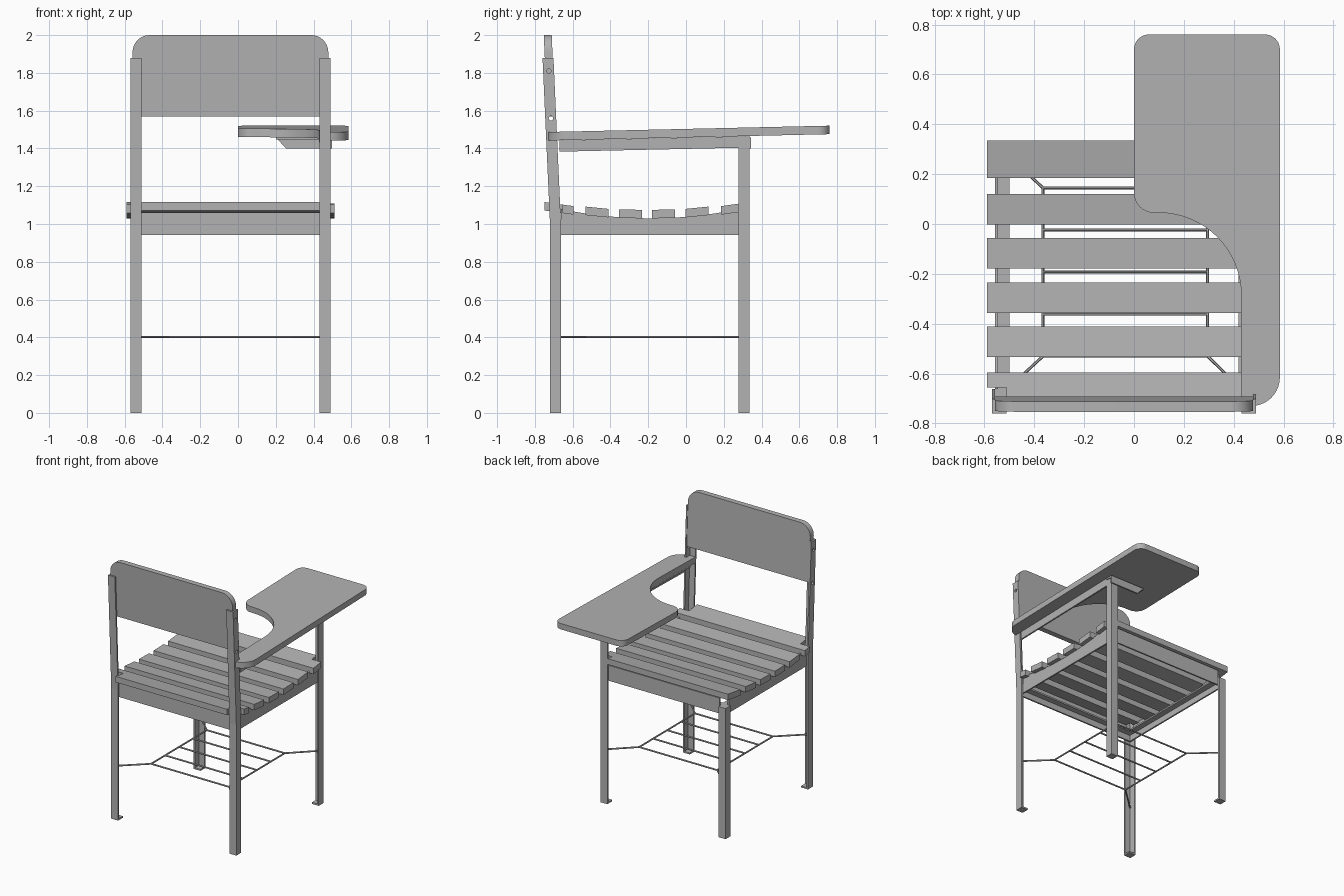
import bpy
import bmesh
from math import cos, sin, radians
from mathutils import Vector as V

cube = bpy.data.objects.get("Cube")
if cube:
    bpy.data.objects.remove(cube, do_unlink=True)

grey = bpy.data.materials.new("plain grey")
grey.use_nodes = True
COLOUR = (0.45, 0.45, 0.45, 1)
grey.diffuse_color = COLOUR
grey.node_tree.nodes["Principled BSDF"].inputs["Base Color"].default_value = COLOUR

X0, X1 = -0.57, 0.49        # outer faces of the legs
YB, YF = -0.72, 0.335
W, T = 0.058, 0.012         # angle iron width and thickness
X, Y, Z = V((1, 0, 0)), V((0, 1, 0)), V((0, 0, 1))


def loft(name, rings):
    """Closed solid through matching rings of points."""
    bm = bmesh.new()
    vs = [[bm.verts.new(p) for p in r] for r in rings]
    n = len(vs[0])
    for a, b in zip(vs, vs[1:]):
        for i in range(n):
            j = (i + 1) % n
            bm.faces.new((a[i], a[j], b[j], b[i]))
    bm.faces.new(vs[0][::-1])
    bm.faces.new(vs[-1])
    bmesh.ops.recalc_face_normals(bm, faces=bm.faces)
    mesh = bpy.data.meshes.new(name)
    bm.to_mesh(mesh)
    bm.free()
    mesh.materials.append(grey)
    ob = bpy.data.objects.new(name, mesh)
    bpy.context.collection.objects.link(ob)
    return ob


def angle_iron(name, path, a, b, w=W):
    """L section swept along a path; a and b point along the two flanges."""
    rings = []
    for p in path:
        p = V(p)
        rings.append([p, p + a * w, p + a * w + b * T,
                      p + a * T + b * T, p + a * T + b * w, p + b * w])
    return loft(name, rings)


def prism(name, outline, place, low, high):
    return loft(name, [[place(u, v, w) for u, v in outline] for w in (low, high)])


def box(name, lo, hi):
    outline = [(lo[0], lo[1]), (hi[0], lo[1]), (hi[0], hi[1]), (lo[0], hi[1])]
    return prism(name, outline, lambda u, v, w: (u, v, w), lo[2], hi[2])


def arc(cx, cy, r, start, end, steps=10):
    angles = [radians(start + (end - start) * i / steps) for i in range(steps + 1)]
    return [(cx + r * cos(t), cy + r * sin(t)) for t in angles]


def soften(ob):
    bpy.ops.object.select_all(action='DESELECT')
    ob.select_set(True)
    bpy.context.view_layer.objects.active = ob
    bpy.ops.object.shade_smooth_by_angle(angle=radians(30))


def lean(z):
    """Outer face of the back legs at a height."""
    return YB - 0.045 * max(0, z - 1)


# Legs and feet
back_legs = []
for side, x, d in (("right", X0, X), ("left", X1, -X)):
    path = [(x, lean(z), z) for z in (0, 1, 1.88)]
    back_legs.append(angle_iron(f"{side}_back_leg", path, d, Y))
    top = 1.0 if side == "right" else 1.41
    angle_iron(f"{side}_front_leg", [(x, YF, 0), (x, YF, top)], d, -Y)
    xa, xb = sorted((x + d.x * 0.001, x + d.x * W))
    box(f"{side}_back_foot", (xa, YB + 0.001, 0), (xb, YB + W, T))
    box(f"{side}_front_foot", (xa, YF - W, 0), (xb, YF - 0.001, T))

# Bolt holes through the back legs
for z in (1.56, 1.81):
    ring = arc(lean(z) + 0.03, z, 0.012, 0, 330, 11)
    cutter = prism("bolt_hole_cutter", ring, lambda u, v, w: (w, u, v), -1, 1)
    cutter.hide_render = True
    for leg in back_legs:
        mod = leg.modifiers.new("hole", 'BOOLEAN')
        mod.operation = 'DIFFERENCE'
        mod.solver = 'EXACT'
        mod.object = cutter
        bpy.context.view_layer.objects.active = leg
        bpy.ops.object.modifier_apply(modifier=mod.name)
    bpy.data.objects.remove(cutter, do_unlink=True)

# Backrest
xa, xb, r = X0 + T, X1 - T, 0.09
outline = ([(xa, 1.57), (xb, 1.57)] + arc(xb - r, 2 - r, r, 0, 90)
           + arc(xa + r, 2 - r, r, 90, 180))
soften(prism("backrest", outline, lambda u, v, w: (u, lean(v) + w, v), T, T + 0.042))

# Seat frame, with curved bearers on the sides and ledgers front and back
for side, x, d in (("right", X0 + T, X), ("left", X1 - T, -X)):
    angle_iron(f"{side}_seat_rail", [(x, YB + T, 1), (x, YF - T, 1)], d, -Z)
    ys = [YB + W + (YF - YB - 2 * W) * i / 16 for i in range(17)]
    curve = [(y, 1.03 + 0.22 * (y + 0.19) ** 2) for y in ys]
    outline = [(ys[-1], 1.0), (ys[0], 1.0)] + curve
    xa, xb = sorted((x, x + d.x * T))
    prism(f"{side}_slat_bearer", outline, lambda u, v, w: (w, u, v), xa, xb)
for end, y, d in (("back", YB + T, Y), ("front", YF - T, -Y)):
    angle_iron(f"{end}_seat_rail", [(X0 + T, y, 1), (X1 - T, y, 1)], d, -Z)
    ya, yb = sorted((y, y + d.y * T))
    box(f"{end}_ledger", (X0 + W, ya, 1), (X1 - W, yb, 1.06))

# Seat slats, notched where they meet the legs
SL, SR = -0.59, 0.51
back_notched = [(SL, -0.595), (SL, -0.655), (X0 + W, -0.655), (X0 + W, -0.75),
                (X1 - W, -0.75), (X1 - W, -0.655), (SR, -0.655), (SR, -0.595)]
front_notched = [(SL, 0.185), (SR, 0.185), (SR, 0.277), (X1 - W, 0.277),
                 (X1 - W, 0.335), (SL, 0.335)]


def slat(name, outline, mid, top, slope):
    prism(name, outline, lambda u, v, w: (u, v, top + slope * (v - mid) + w), -0.045, 0)


slat("slat_1", back_notched, -0.67, 1.105, -0.14)
for i, (top, slope) in enumerate(((1.086, -0.1), (1.076, -0.02),
                                  (1.076, 0.02), (1.086, 0.1))):
    y = -0.472 + i * 0.177
    flat = [(SL, y - 0.061), (SR, y - 0.061), (SR, y + 0.061), (SL, y + 0.061)]
    slat(f"slat_{i + 2}", flat, y, top, slope)
slat("slat_6", front_notched, 0.26, 1.105, 0.14)

# Writing tablet, sloping up towards the far end
R = 0.585
outline = (arc(0.06, 0.70, 0.06, 90, 180) + arc(0.08, 0.125, 0.08, 180, 270)
           + arc(0.10, -0.285, 0.33, 90, 0, 16) + [(0.43, -0.73)]
           + arc(R - 0.115, -0.615, 0.115, 270, 360) + arc(R - 0.06, 0.70, 0.06, 0, 90))
soften(prism("writing_tablet", outline,
             lambda u, v, w: (u, v, 1.487 + 0.0225 * (v + 0.73) + w), -0.045, 0))

# Tablet supports
angle_iron("tablet_rail", [(X1, -0.67, 1.443), (X1, 0.335, 1.465)], -X, -Z, 0.06)
face = [(0.2, 1.458), (0.255, 1.40), (0.497, 1.40), (0.497, 1.458)]
prism("tablet_bracket", face, lambda u, v, w: (u, w, v), 0.333, 0.345)
box("tablet_bracket_flange", (0.2, 0.285, 1.447), (0.497, 0.34, 1.459))

# Wire book rack
RX, RY = (-0.365, 0.295), (-0.53, 0.145)
wires = [[(x, RY[0]), (x, RY[1])] for x in RX]
for i in range(5):
    y = RY[0] + (RY[1] - RY[0]) * i / 4
    wires.append([(RX[0], y), (RX[1], y)])
for x, leg_x in zip(RX, (X0 + T, X1 - T)):
    for y, leg_y in zip(RY, (YB + T, YF - T)):
        wires.append([(x, y), (leg_x, leg_y)])
data = bpy.data.curves.new("book_rack", 'CURVE')
data.dimensions = '3D'
data.bevel_depth = 0.006
data.bevel_resolution = 1
data.use_fill_caps = True
for wire in wires:
    spline = data.splines.new('POLY')
    spline.points.add(1)
    for point, (x, y) in zip(spline.points, wire):
        point.co = (x, y, 0.402, 1)
data.materials.append(grey)
rack = bpy.data.objects.new("book_rack", data)
bpy.context.collection.objects.link(rack)
bpy.ops.object.select_all(action='DESELECT')
rack.select_set(True)
bpy.context.view_layer.objects.active = rack
bpy.ops.object.convert(target='MESH')
soften(rack)
